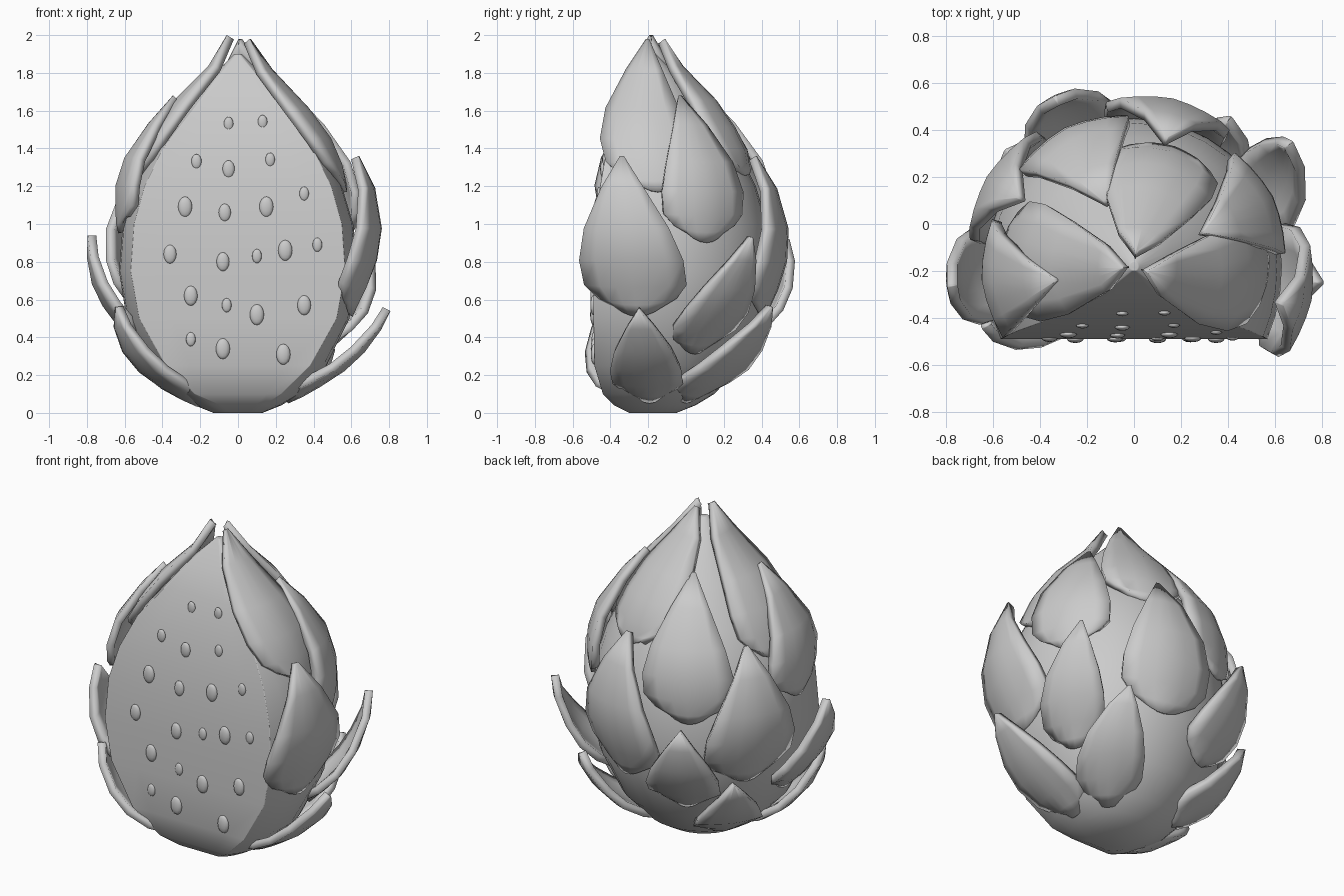
import bpy, bmesh
from math import sin, cos, asin, pi, radians
from mathutils import Vector, Matrix

if "Cube" in bpy.data.objects:
    bpy.data.objects.remove(bpy.data.objects["Cube"])

mat = bpy.data.materials.new("plain grey")
mat.use_nodes = True
GREY = (0.6, 0.6, 0.6, 1)
mat.diffuse_color = GREY
mat.node_tree.nodes["Principled BSDF"].inputs["Base Color"].default_value = GREY

AXIS_Y = -0.18
# (height, body radius, y of the cut front)
PROFILE = [(0, .13, -.3), (.04, .23, -.38), (.1, .33, -.44), (.25, .47, -.485), (.5, .59, -.49),
           (.75, .63, -.49), (1, .61, -.48), (1.2, .55, -.455), (1.4, .45, -.42),
           (1.6, .29, -.36), (1.75, .17, -.3), (1.9, .02, -.2)]


def lookup(table, t, col=1):
    """Linear interpolation in a table keyed by its first column."""
    t = min(max(t, table[0][0]), table[-1][0])
    for a, b in zip(table, table[1:]):
        if t <= b[0]:
            return a[col] + (b[col] - a[col]) * (t - a[0]) / (b[0] - a[0])


def finish(name, bm, angle):
    bmesh.ops.recalc_face_normals(bm, faces=bm.faces)
    mesh = bpy.data.meshes.new(name)
    bm.to_mesh(mesh)
    bm.free()
    mesh.materials.append(mat)
    obj = bpy.data.objects.new(name, mesh)
    bpy.context.collection.objects.link(obj)
    bpy.ops.object.select_all(action='DESELECT')
    bpy.context.view_layer.objects.active = obj
    obj.select_set(True)
    bpy.ops.object.shade_smooth_by_angle(angle=radians(angle))
    return obj


def skin(bm, rows, closed):
    """Join neighbouring rows of vertices with quads."""
    for lo, hi in zip(rows, rows[1:]):
        n = len(lo)
        for i in range(n if closed else n - 1):
            j = (i + 1) % n
            bm.faces.new((lo[i], lo[j], hi[j], hi[i]))


# Halved fruit: round back, straighter sides ahead of the axis, flat front
bm = bmesh.new()
rows = []
ARC, FLAT = 24, 6
for z, r, front in PROFILE:
    e = asin(max(-0.95, (front - AXIS_Y) / r))
    ring = []
    for i in range(ARC + 1):
        a = e + (pi - 2 * e) * i / ARC
        x = cos(a)
        if a < 0 or a > pi:
            x = abs(x) ** .75 * (1 if x > 0 else -1)
        ring.append((r * x, AXIS_Y + r * sin(a), z))
    for i in range(1, FLAT):
        ring.append((r * cos(e) ** .75 * (2 * i / FLAT - 1), AXIS_Y + r * sin(e), z))
    rows.append([bm.verts.new(p) for p in ring])
skin(bm, rows, True)
bm.faces.new(rows[0])
bm.faces.new(rows[-1])
body = finish("fruit_body", bm, 50)
bevel = body.modifiers.new("soft rim", 'BEVEL')
bevel.width = 0.035
bevel.segments = 2
bevel.angle_limit = radians(40)

# Seeds on the cut front: (x, z, size)
SEEDS = [(-.05, 1.53, .75), (.13, 1.54, .75), (-.22, 1.33, .8), (.17, 1.34, .75), (-.05, 1.29, .95),
         (.35, 1.16, .75), (-.28, 1.09, 1.1), (-.07, 1.06, .95), (.15, 1.09, 1.1), (.42, .89, .75),
         (.25, .86, 1.1), (.1, .83, .75), (-.36, .84, 1), (-.08, .8, 1), (-.25, .62, 1.05),
         (-.06, .57, .75), (.1, .52, 1.1), (.35, .57, 1.05), (-.25, .39, .75), (-.08, .34, 1.1),
         (.24, .31, 1.1)]
bm = bmesh.new()
for x, z, s in SEEDS:
    place = Matrix.Translation((x, lookup(PROFILE, z, 2), z))
    bmesh.ops.create_uvsphere(bm, u_segments=12, v_segments=8, radius=s,
                              matrix=place @ Matrix.Diagonal((.034, .016, .05, 1)))
finish("seeds", bm, 60)

# Scales: (base angle, base z, tip angle, tip z, tip radius, half width)
SCALES = {
    "top_left": (3, 1.17, -20, 1.98, .05, .24),
    "top_right": (174, 1.2, 185, 2, .04, .25),
    "top_back": (71, 1.26, 80, 1.98, .05, .24),
    "upper_left": (27, .9, 26, 1.68, .32, .24),
    "upper_back": (117, .9, 114, 1.69, .29, .26),
    "upper_right": (183, .95, 190, 1.68, .33, .25),
    "middle_left": (-7, .51, -14, 1.36, .64, .28),
    "middle_back": (78, .5, 76, 1.36, .55, .27),
    "middle_right": (148, .52, 149, 1.34, .56, .27),
    "low_left": (26, .31, 38, .93, .84, .19),
    "low_back": (114, .34, 115, .92, .78, .21),
    "low_right": (182, .36, 186, .94, .78, .21),
    "bottom_left": (-3, .05, -5, .54, .79, .19),
    "bottom_back_left": (44, .05, 57, .56, .74, .19),
    "bottom_back_right": (142, .09, 138, .56, .72, .19),
    "bottom_right": (199, .03, 202, .56, .68, .19),
}
# Outline of a scale: (distance along it, share of the half width)
OUTLINE = [(0, .45), (.07, .75), (.18, .98), (.35, 1), (.55, .82), (.8, .42), (1, .04)]


def make_scale(name, a0, z0, a1, z1, tip, width):
    bm = bmesh.new()
    flare = tip - lookup(PROFILE, z1)
    rows = []
    for v, share in OUTLINE:
        a = radians(a0 + (a1 - a0) * v)
        z = z0 + (z1 - z0) * v
        r = lookup(PROFILE, z) + .02 + flare * v ** 1.5 + .07 * sin(pi * v)
        out = Vector((cos(a), sin(a), 0))
        side = Vector((-sin(a), cos(a), 0))
        row = []
        for i in range(-3, 4):
            w = width * share * i / 3
            drop = .5 * w * w / max(r, .3) + .07 * abs(w)
            lift = .05 * (i / 3) ** 2 * max(0, 1 - 4 * v)
            p = out * (r - drop) + side * w
            row.append(bm.verts.new((p.x, p.y + AXIS_Y, z + lift)))
        rows.append(row)
    skin(bm, rows, False)
    obj = finish(name, bm, 40)
    solid = obj.modifiers.new("thickness", 'SOLIDIFY')
    solid.thickness = .045
    solid.offset = -1
    # Thickness must grow inwards, so outer faces point away from the axis
    middle = obj.data.polygons[len(obj.data.polygons) // 2]
    if middle.normal.dot(middle.center - Vector((0, AXIS_Y, middle.center.z))) < 0:
        obj.data.flip_normals()


for place, values in SCALES.items():
    make_scale("scale_" + place, *values)
